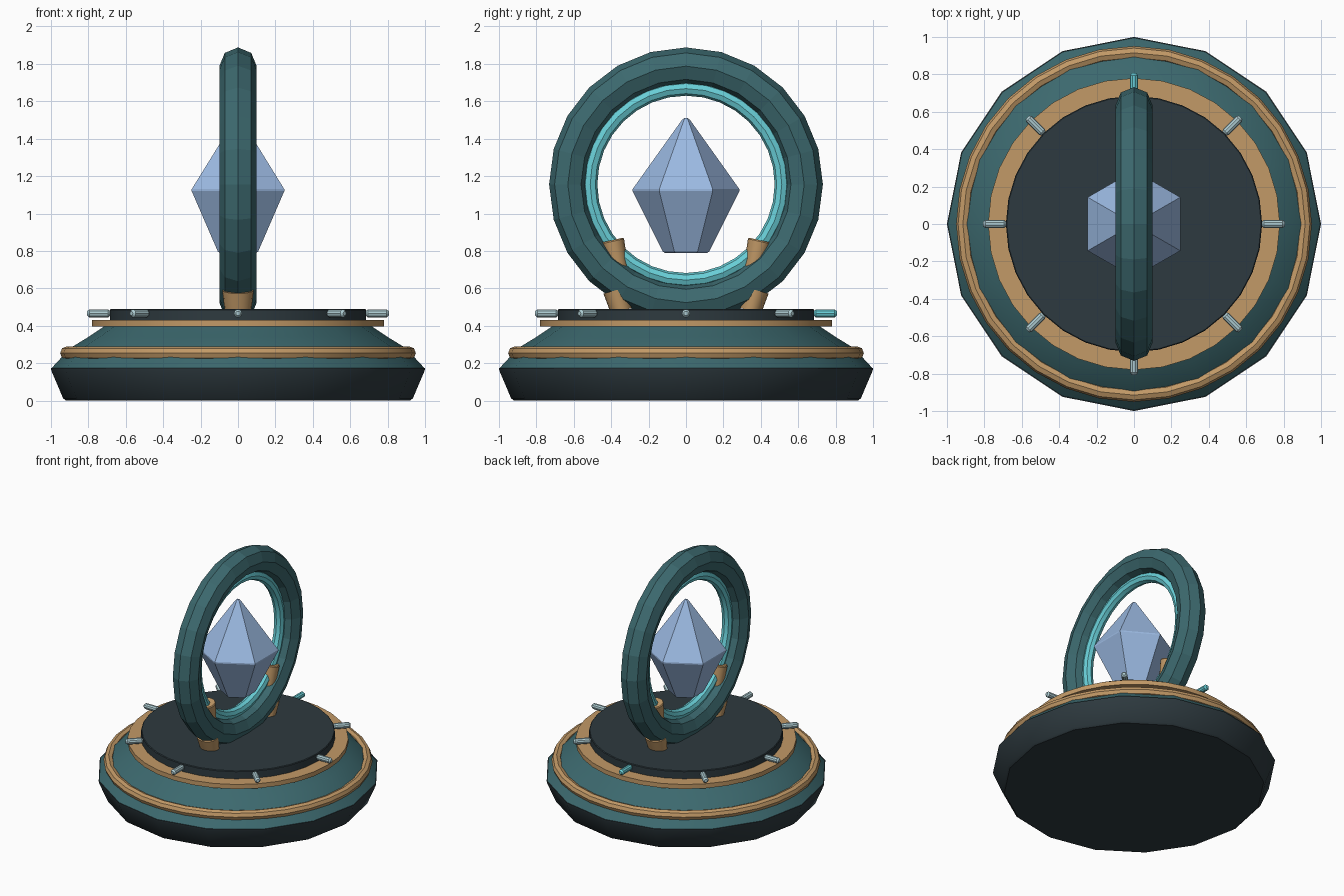
import bpy, bmesh, math
from mathutils import Vector, Matrix

if "Cube" in bpy.data.objects:
    bpy.data.objects.remove(bpy.data.objects["Cube"])

def material(name, rgb):
    m = bpy.data.materials.new(name)
    m.diffuse_color = (*rgb, 1)
    m.use_nodes = True
    m.node_tree.nodes["Principled BSDF"].inputs["Base Color"].default_value = m.diffuse_color
    return m

DARK = material("dark_slate", (0.027, 0.042, 0.050))
TEAL = material("deep_teal", (0.045, 0.140, 0.156))
GOLD = material("brass", (0.54, 0.32, 0.135))
GEM = material("crystal_blue", (0.33, 0.49, 0.76))
CYAN = material("glow_cyan", (0.14, 0.62, 0.68))
PALE = material("pale_glass", (0.42, 0.60, 0.64))

def lathe(name, profile, sides, mat, matrix=None, closed=False, smooth=True):
    """Revolve (radius, height) points about z; closed profiles make rings."""
    bm = bmesh.new()
    loops = []
    for r, z in profile:
        loops.append([bm.verts.new((r * math.cos(2 * math.pi * i / sides),
                                    r * math.sin(2 * math.pi * i / sides), z))
                      for i in range(sides)])
    pairs = list(zip(loops, loops[1:]))
    if closed:
        pairs.append((loops[-1], loops[0]))
    else:
        bm.faces.new(loops[0])
        bm.faces.new(loops[-1])
    for a, b in pairs:
        for i in range(sides):
            j = (i + 1) % sides
            bm.faces.new((a[i], a[j], b[j], b[i]))
    if matrix:
        bm.transform(matrix)
    bmesh.ops.recalc_face_normals(bm, faces=bm.faces)
    mesh = bpy.data.meshes.new(name)
    bm.to_mesh(mesh)
    bm.free()
    mesh.materials.append(mat)
    ob = bpy.data.objects.new(name, mesh)
    bpy.context.collection.objects.link(ob)
    if smooth:
        bpy.ops.object.select_all(action='DESELECT')
        bpy.context.view_layer.objects.active = ob
        ob.select_set(True)
        bpy.ops.object.shade_smooth_by_angle(angle=math.radians(30))
    return ob

def circle(R, r, n):
    return [(R + r * math.cos(2 * math.pi * k / n), r * math.sin(2 * math.pi * k / n))
            for k in range(n)]

def along(start, end, scale_x=1.0):
    """Matrix that places a z-aligned part between two points."""
    d = Vector(end) - Vector(start)
    return (Matrix.Translation(start) @ Matrix.Diagonal((scale_x, 1, 1, 1))
            @ d.to_track_quat('Z', 'Y').to_matrix().to_4x4())

# Stepped pedestal
lathe("base_foot", [(0.92, 0), (0.935, 0.012), (0.998, 0.16), (1.0, 0.175)], 16, DARK)
lathe("base_slope", [(0.998, 0.172), (0.94, 0.235), (0.89, 0.285), (0.80, 0.34), (0.71, 0.40)],
      16, TEAL)
lathe("waist_band", circle(0.915, 0.036, 8), 32, GOLD,
      Matrix.Translation((0, 0, 0.254)), closed=True)
lathe("brass_plate", [(0.78, 0.395), (0.78, 0.43)], 32, GOLD)
lathe("top_platform", [(0.685, 0.425), (0.685, 0.485), (0.68, 0.49)], 32, DARK)

# Rounded pegs around the platform, the rear one lit
peg = [(0.012, 0), (0.022, 0.012), (0.022, 0.113), (0.012, 0.125)]
for i in range(8):
    a = i * math.pi / 4
    d = Vector((math.cos(a), math.sin(a), 0))
    up = Vector((0, 0, 0.466))
    lathe(f"peg_{i + 1}", peg, 10, CYAN if i == 2 else PALE,
          along(d * 0.682 + up, d * 0.807 + up))

# Upright ring with a glowing inner lining
upright = Matrix.Translation((0, 0, 1.156)) @ Matrix.Rotation(math.pi / 2, 4, 'Y')
lathe("upright_ring", circle(0.632, 0.1, 8), 24, TEAL, upright, closed=True, smooth=False)
lathe("glow_lining", circle(0.512, 0.038, 8), 32, CYAN, upright, closed=True)

# Brass clamps holding the ring on each side
for side, s in (("front", -1), ("back", 1)):
    low, high = (0, s * 0.345, 0.48), (0, s * 0.375, 0.59)
    lathe(f"{side}_clamp_foot", [(0.058, 0), (0.064, 0.06), (0.069, 0.114)], 16, GOLD,
          along(low, high, 1.22))
    low, high = (0, s * 0.355, 0.68), (0, s * 0.395, 0.858)
    lathe(f"{side}_clamp_top", [(0.05, 0), (0.064, 0.175), (0.06, 0.182)], 16, GOLD,
          along(low, high, 1.1))

# Floating six-sided crystal
crystal = lathe("crystal", [(0.115, 0.79), (0.125, 0.798), (0.286, 1.12), (0.286, 1.13),
                            (0.022, 1.5), (0.008, 1.512)], 6, GEM,
                Matrix.Rotation(math.pi / 2, 4, 'Z'), smooth=False)
